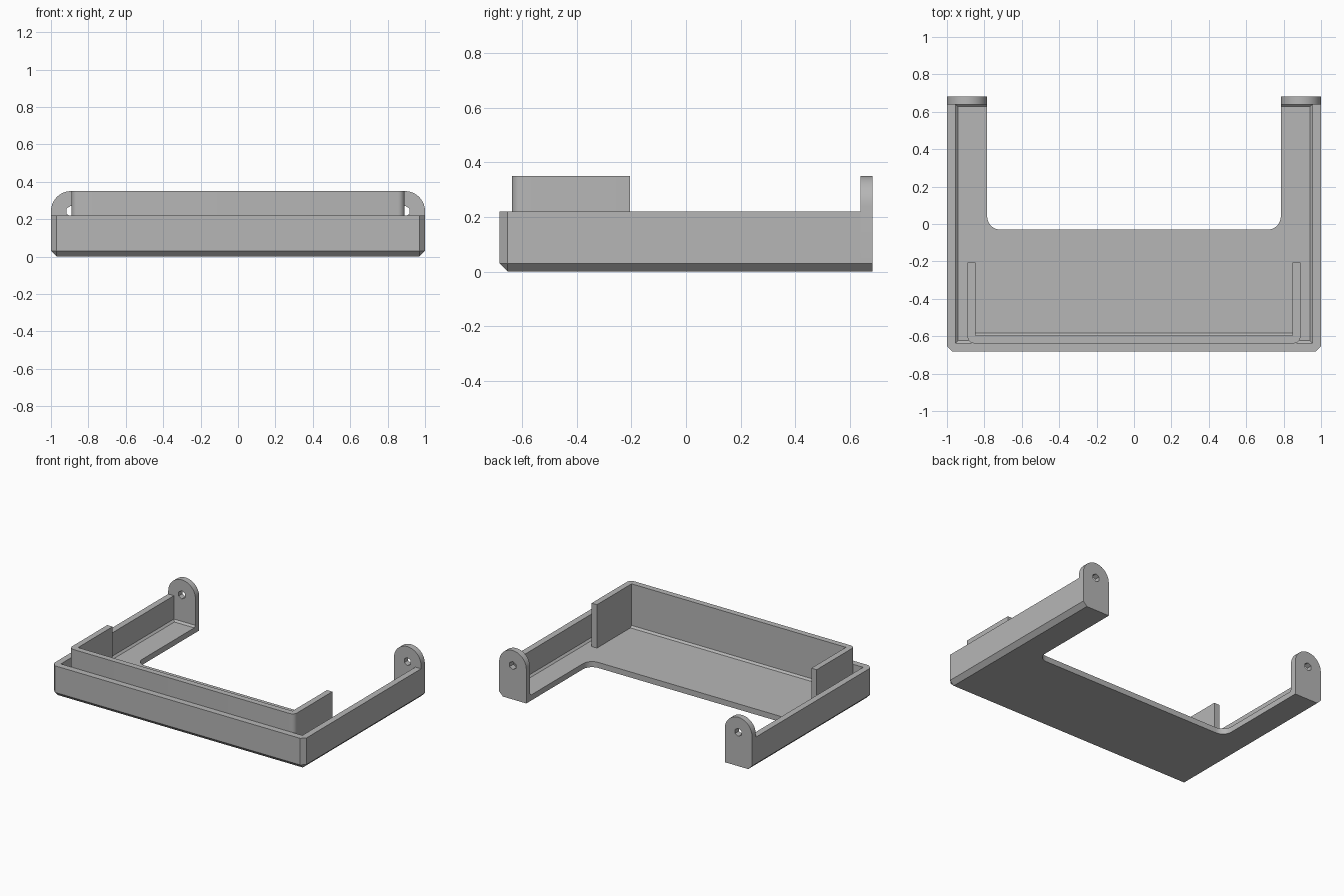
import bpy, bmesh, math
from mathutils import Vector

cube = bpy.data.objects.get("Cube")
if cube:
    bpy.data.objects.remove(cube, do_unlink=True)

grey = bpy.data.materials.new("plain grey")
grey.use_nodes = True
colour = (0.47, 0.47, 0.47, 1)
grey.diffuse_color = colour
grey.node_tree.nodes["Principled BSDF"].inputs["Base Color"].default_value = colour

CH = 0.03             # outer chamfer
W, FRONT, BACK = 1.0, -0.683, 0.683
TAB_Y = 0.64          # front face of the hinge tabs
FLOOR, RIM, TOP = 0.04, 0.22, 0.35
IN_X, IN_Y = 0.955, -0.637
NOTCH = 0.785


def finish(bm, name):
    bmesh.ops.recalc_face_normals(bm, faces=bm.faces)
    mesh = bpy.data.meshes.new(name)
    bm.to_mesh(mesh)
    bm.free()
    mesh.materials.append(grey)
    ob = bpy.data.objects.new(name, mesh)
    bpy.context.collection.objects.link(ob)
    return ob


def prism(name, outline, axis, lo, hi):
    """Extrude a 2D outline along an axis between lo and hi."""
    def place(p, h):
        p = list(p)
        p.insert("xyz".index(axis), h)
        return p
    bm = bmesh.new()
    face = bm.faces.new([bm.verts.new(place(p, lo)) for p in outline])
    new = bmesh.ops.extrude_face_region(bm, geom=[face])["geom"]
    shift = Vector(place((0, 0), hi - lo))
    bmesh.ops.translate(bm, vec=shift, verts=[v for v in new if isinstance(v, bmesh.types.BMVert)])
    return finish(bm, name)


def box(name, lo, hi, chamfer, pick):
    """Box whose edges chosen by pick(midpoint) are chamfered."""
    bm = bmesh.new()
    bmesh.ops.create_cube(bm, size=1)
    edges = [e for e in bm.edges if pick((e.verts[0].co + e.verts[1].co) / 2)]
    for v in bm.verts:
        v.co = [a + (b - a) * (c + 0.5) for a, b, c in zip(lo, hi, v.co)]
    bmesh.ops.bevel(bm, geom=edges, offset=chamfer, segments=1, affect='EDGES')
    return finish(bm, name)


def arc(cx, cy, r, start, end, n):
    angles = [math.radians(start + (end - start) * i / n) for i in range(n + 1)]
    return [(cx + r * math.cos(a), cy + r * math.sin(a)) for a in angles]


def cut(ob, cutter):
    cutter.hide_render = True
    mod = ob.modifiers.new("cut", 'BOOLEAN')
    mod.operation, mod.solver, mod.object = 'DIFFERENCE', 'EXACT', cutter
    bpy.context.view_layer.objects.active = ob
    bpy.ops.object.modifier_apply(modifier=mod.name)
    bpy.data.objects.remove(cutter, do_unlink=True)


# Tray: chamfered block, hollowed, with a rounded notch at the back
tray = box("tray", (-W, FRONT, 0), (W, TAB_Y, RIM), CH,
           lambda m: (m.z < -0.4 and m.y < 0.4) or (abs(m.x) > 0.4 and m.y < -0.4 and abs(m.z) < 0.1))
cut(tray, box("hollow", (-IN_X, IN_Y, FLOOR), (IN_X, 1, 0.6), 0.013,
              lambda m: m.z < -0.4 and m.y < 0.4))
R, NY = 0.07, -0.03
notch = ([(NOTCH, 1), (-NOTCH, 1)] + arc(-NOTCH + R, NY + R, R, 180, 270, 8)
         + arc(NOTCH - R, NY + R, R, 270, 360, 8))
cut(tray, prism("notch", notch, "z", -0.5, 0.8))

# Raised lip: U-shaped wall with rounded outer corners
LX, LY, T, LR = 0.89, -0.638, 0.042, 0.035
lip = ([(LX - T, -0.205), (LX - T, LY + T), (T - LX, LY + T), (T - LX, -0.205), (-LX, -0.205)]
       + arc(-LX + LR, LY + LR, LR, 180, 270, 5) + arc(LX - LR, LY + LR, LR, 270, 360, 5)
       + [(LX, -0.205)])
prism("raised_lip", lip, "z", FLOOR - 0.01, TOP)

# Small fillet strip along the foot of the lip
foot = LY + T
prism("lip_foot", [(foot, FLOOR), (foot + 0.013, FLOOR), (foot, FLOOR + 0.013)], "x", T - LX, LX - T)

# Hinge tabs with arched tops and hexagonal pin holes
r = (W - NOTCH) / 2
cx, cz = W - r, TOP - r
for side, label in ((1, "left"), (-1, "right")):
    shape = [(NOTCH, 0), (W - CH, 0), (W, CH)] + arc(cx, cz, r, 0, 180, 20)
    tab = prism(label + "_hinge_tab", [(side * x, z) for x, z in shape], "y", TAB_Y, BACK)
    hole = arc(side * cx, cz, 0.029, 30, 330, 5)
    cut(tab, prism("pin_hole", hole, "y", 0.5, 0.8))
    ends = sorted((side * NOTCH, side * IN_X))
    prism(label + "_tab_foot",
          [(TAB_Y, FLOOR), (TAB_Y - 0.013, FLOOR), (TAB_Y, FLOOR + 0.013)], "x", *ends)

# Smooth the rounded parts and keep edges sharp
bpy.ops.object.select_all(action='DESELECT')
for ob in bpy.context.collection.objects:
    if ob.type == 'MESH' and grey.name in ob.data.materials:
        ob.select_set(True)
        bpy.context.view_layer.objects.active = ob
bpy.ops.object.shade_smooth_by_angle(angle=math.radians(25))
